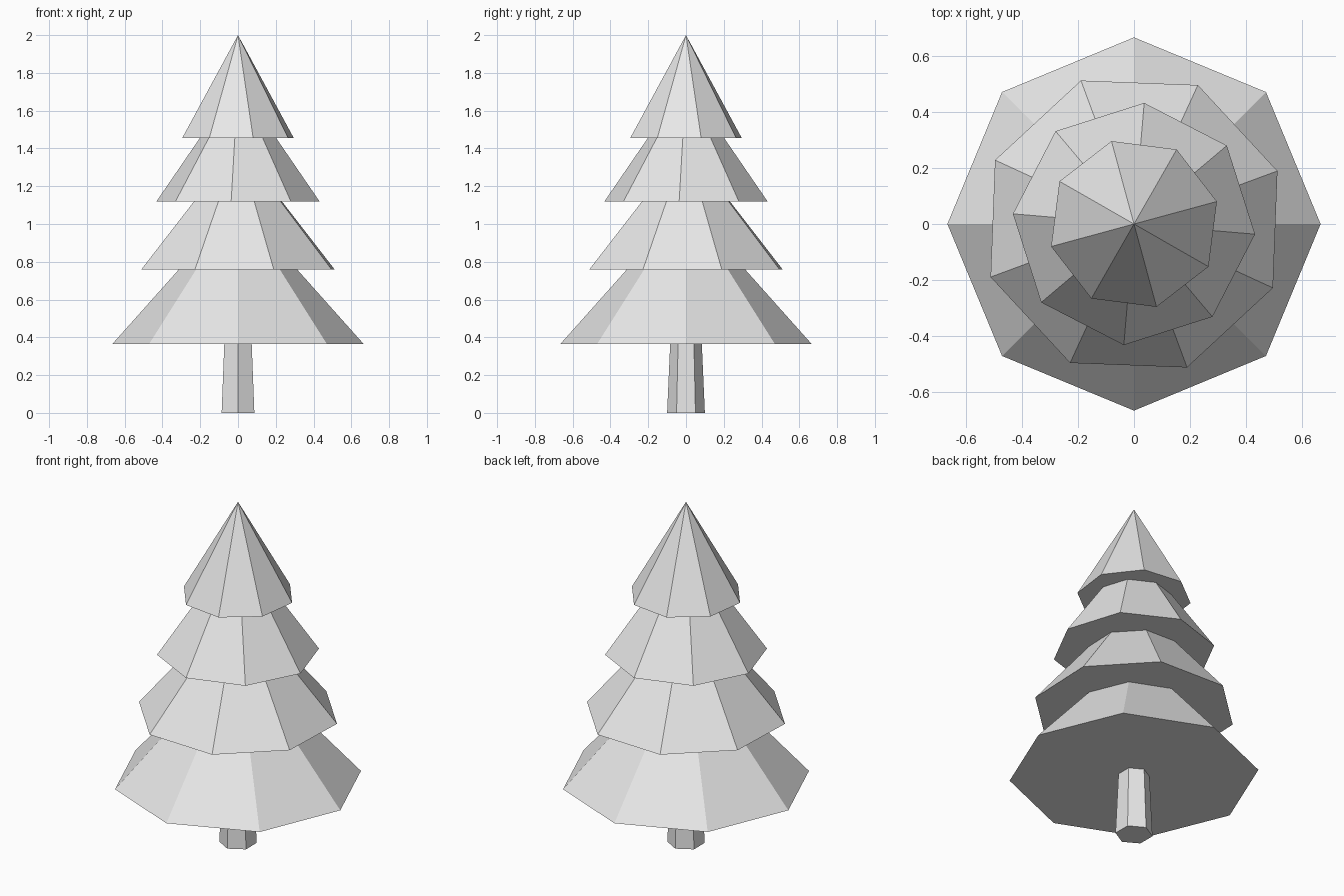
import bpy
import math

cube = bpy.data.objects.get("Cube")
if cube:
    bpy.data.objects.remove(cube, do_unlink=True)

# One pale grey for the whole tree
grey = bpy.data.materials.new("pale_grey")
grey.use_nodes = True
colour = (0.8, 0.8, 0.8, 1.0)
grey.diffuse_color = colour
for node in grey.node_tree.nodes:
    if node.type == "BSDF_PRINCIPLED":
        node.inputs["Base Color"].default_value = colour


def add_cone(name, sides, radius, top_radius, base, top, turn=0.0):
    """Flat-shaded upright cone or frustum, turned about z in degrees."""
    bpy.ops.mesh.primitive_cone_add(
        vertices=sides, radius1=radius, radius2=top_radius, depth=top - base,
        location=(0, 0, (base + top) / 2), rotation=(0, 0, math.radians(turn)))
    obj = bpy.context.object
    obj.name = name
    obj.data.materials.append(grey)
    return obj


# Tapered six-sided trunk, running up into the lowest branches
add_cone("trunk", 6, 0.10, 0.08, 0.0, 0.45)

# Stacked eight-sided branch tiers: radius, base, tip, turn
tiers = {
    "lowest_branches": (0.665, 0.365, 1.11, 0),
    "lower_branches": (0.545, 0.76, 1.42, 20.3),
    "upper_branches": (0.433, 1.12, 1.75, -4.8),
    "top_branches": (0.306, 1.455, 2.0, 15.2),
}
for name, (radius, base, tip, turn) in tiers.items():
    add_cone(name, 8, radius, 0.0, base, tip, turn)
